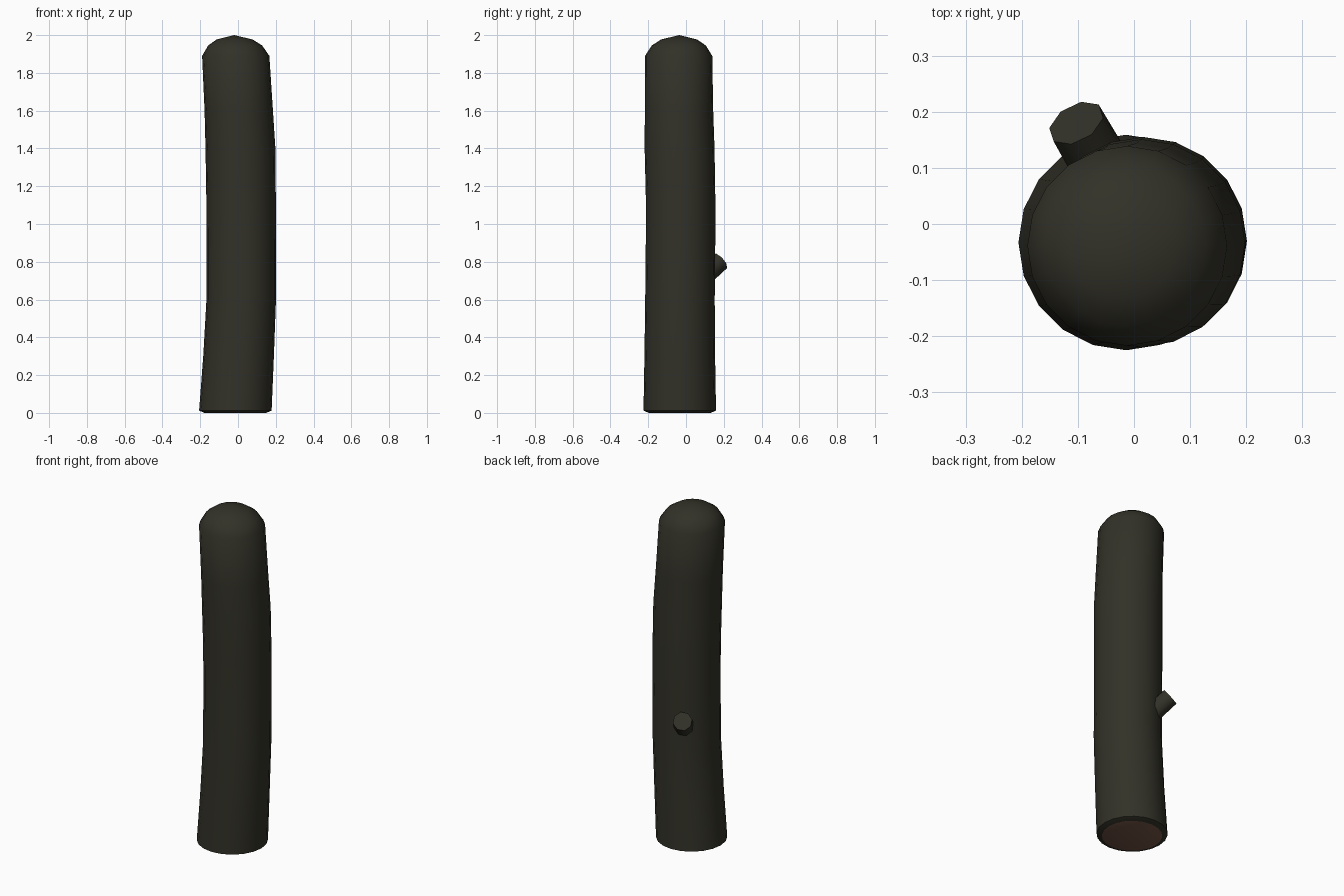
import bpy, bmesh, math
from mathutils import Vector

SIDES = 20

cube = bpy.data.objects.get("Cube")
if cube:
    bpy.data.objects.remove(cube, do_unlink=True)


def material(name, rgb):
    m = bpy.data.materials.new(name)
    m.use_nodes = True
    m.diffuse_color = (*rgb, 1)
    m.node_tree.nodes["Principled BSDF"].inputs["Base Color"].default_value = (*rgb, 1)
    return m


bark = material("dark bark", (0.032, 0.031, 0.021))
wood = material("cut wood", (0.17, 0.088, 0.058))


def finish(name, bm, mats):
    bmesh.ops.recalc_face_normals(bm, faces=bm.faces)
    mesh = bpy.data.meshes.new(name)
    bm.to_mesh(mesh)
    bm.free()
    for m in mats:
        mesh.materials.append(m)
    ob = bpy.data.objects.new(name, mesh)
    bpy.context.collection.objects.link(ob)
    bpy.ops.object.select_all(action="DESELECT")
    ob.select_set(True)
    bpy.context.view_layer.objects.active = ob
    bpy.ops.object.shade_smooth_by_angle(angle=math.radians(45))
    return ob


def tube(bm, rings, axis, sides):
    """Skin rings of (centre, radius) and close both ends; returns the start cap."""
    turn = Vector((0, 0, 1)).rotation_difference(axis)
    loops = []
    for centre, r in rings:
        angles = [2 * math.pi * i / sides for i in range(sides)]
        loops.append([bm.verts.new(Vector(centre) + turn @ Vector((r * math.cos(a), r * math.sin(a), 0)))
                      for a in angles])
    for low, high in zip(loops, loops[1:]):
        for i in range(sides):
            j = (i + 1) % sides
            bm.faces.new((low[i], low[j], high[j], high[i]))
    return bm.faces.new(loops[0][::-1]), loops[-1]


# Trunk: gently bowed, with a rounded top
profile = [  # x, y, z, radius
    (-0.014, -0.033, 0.0, 0.163),
    (-0.014, -0.033, 0.012, 0.192),
    (0.003, -0.033, 0.3, 0.187),
    (0.017, -0.032, 0.6, 0.184),
    (0.017, -0.029, 0.9, 0.184),
    (0.016, -0.029, 1.15, 0.184),
    (0.013, -0.034, 1.4, 0.185),
    (0.004, -0.037, 1.6, 0.181),
    (-0.012, -0.039, 1.89, 0.178),
    (-0.015, -0.038, 1.945, 0.143),
    (-0.018, -0.037, 1.977, 0.095),
]
bm = bmesh.new()
cut_face, top = tube(bm, [((x, y, z), r) for x, y, z, r in profile], Vector((0, 0, 1)), SIDES)
cut_face.material_index = 1
apex = bm.verts.new((-0.02, -0.036, 2.0))
for i in range(SIDES):
    bm.faces.new((top[i], top[(i + 1) % SIDES], apex))
finish("trunk", bm, (bark, wood))

# Short branch stub on the back, pointing out and up
lift = math.radians(38)
axis = Vector((-0.5 * math.cos(lift), 0.866 * math.cos(lift), math.sin(lift)))
tip = Vector((-0.103, 0.18, 0.803))
bm = bmesh.new()
_, end = tube(bm, [(tip - axis * 0.15, 0.055), (tip, 0.053)], axis, 8)
bm.faces.new(end)
finish("branch_stub", bm, (bark,))
